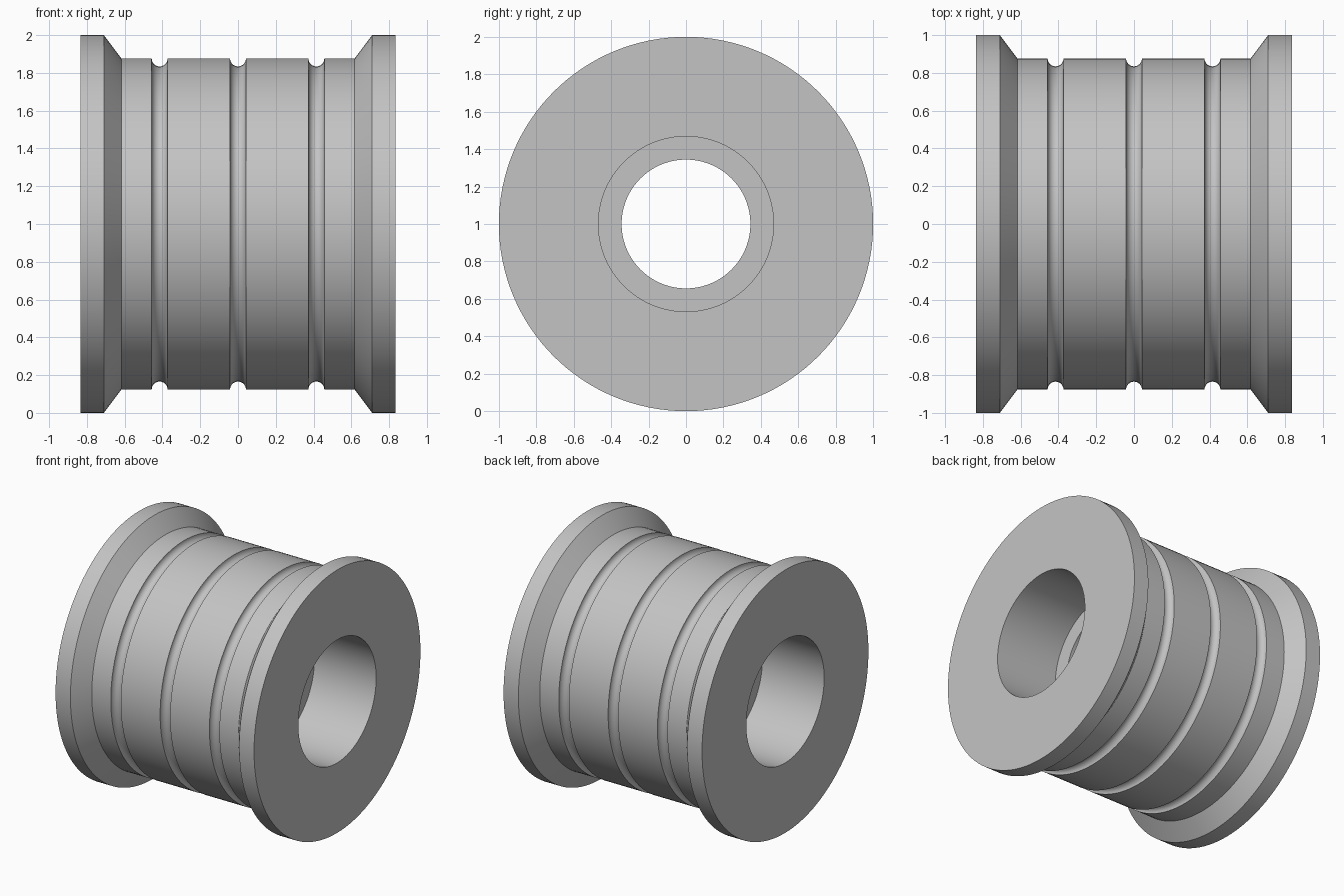
import bpy, bmesh
from math import pi, sin, cos, radians

cube = bpy.data.objects.get("Cube")
if cube:
    bpy.data.objects.remove(cube, do_unlink=True)

SEGMENTS = 128
BODY, GROOVE = 0.876, 0.042
HALF = 0.835

# Plain grey for the whole part
grey = bpy.data.materials.new("plain grey")
grey.use_nodes = True
colour = (0.55, 0.55, 0.55, 1)
grey.diffuse_color = colour
grey.node_tree.nodes["Principled BSDF"].inputs["Base Color"].default_value = colour

# Outer outline: flange, taper, three round grooves, taper, flange
outline = [(-HALF, 1), (-0.71, 1), (-0.617, BODY)]
for centre in (-0.415, 0, 0.415):
    for i in range(13):
        a = pi * i / 12
        outline.append((centre - GROOVE * cos(a), BODY - GROOVE * sin(a)))
outline += [(0.617, BODY), (0.71, 1), (HALF, 1)]

# Stepped bore: wide counterbores either side of a narrower middle
outline += [(HALF, 0.468), (0.315, 0.468), (0.315, 0.344),
            (-0.315, 0.344), (-0.315, 0.468), (-HALF, 0.468)]

# Revolve the closed outline about the x axis
bm = bmesh.new()
rings = []
for s in range(SEGMENTS):
    t = 2 * pi * s / SEGMENTS
    rings.append([bm.verts.new((x, r * sin(t), 1 + r * cos(t))) for x, r in outline])
for s, ring in enumerate(rings):
    following = rings[(s + 1) % SEGMENTS]
    for i in range(len(outline)):
        j = (i + 1) % len(outline)
        bm.faces.new((ring[i], ring[j], following[j], following[i]))
bmesh.ops.recalc_face_normals(bm, faces=bm.faces)
mesh = bpy.data.meshes.new("flanged_bushing")
bm.to_mesh(mesh)
bm.free()

bushing = bpy.data.objects.new("flanged_bushing", mesh)
bpy.context.collection.objects.link(bushing)
mesh.materials.append(grey)

# Smooth round surfaces with crisp rims
bpy.ops.object.select_all(action="DESELECT")
bushing.select_set(True)
bpy.context.view_layer.objects.active = bushing
bpy.ops.object.shade_smooth_by_angle(angle=radians(30))
